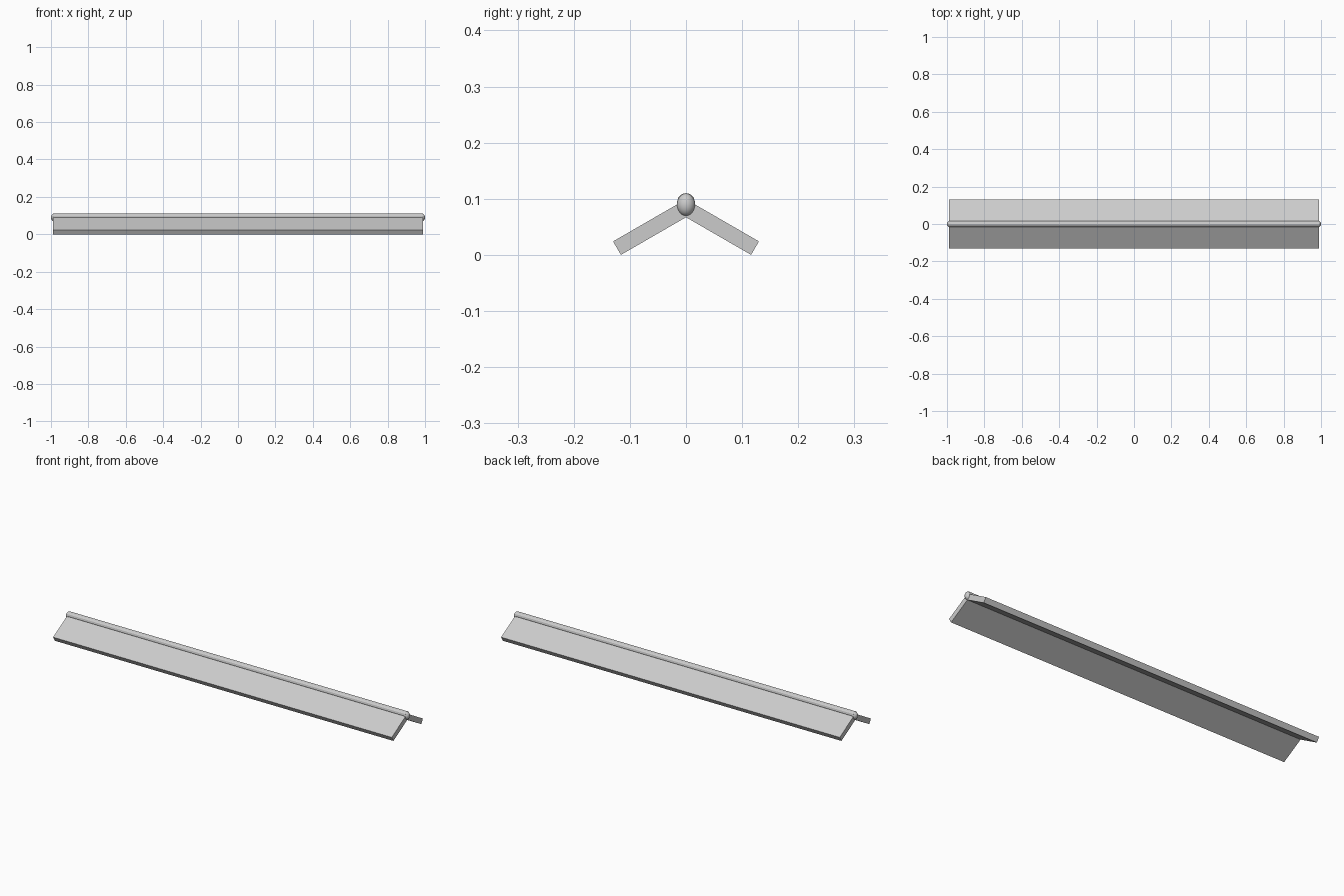
import bpy, bmesh, math

if "Cube" in bpy.data.objects:
    bpy.data.objects.remove(bpy.data.objects["Cube"])

HALF = 0.988          # half length of the slabs
SLOPE = math.tan(math.radians(30))
RIDGE_Z, RIDGE_R = 0.094, 0.016


def extrude_profile(name, profile, half):
    """Closed y-z profile extruded along x."""
    bm = bmesh.new()
    face = bm.faces.new([bm.verts.new((-half, y, z)) for y, z in profile])
    res = bmesh.ops.extrude_face_region(bm, geom=[face])
    moved = [v for v in res["geom"] if isinstance(v, bmesh.types.BMVert)]
    bmesh.ops.translate(bm, verts=moved, vec=(2 * half, 0, 0))
    bmesh.ops.recalc_face_normals(bm, faces=bm.faces)
    mesh = bpy.data.meshes.new(name)
    bm.to_mesh(mesh)
    bm.free()
    obj = bpy.data.objects.new(name, mesh)
    bpy.context.collection.objects.link(obj)
    return obj


# Sloping slabs, mitred under the ridge
for side, label in ((-1, "front"), (1, "back")):
    profile = [(0, 0.116 * SLOPE), (side * 0.116, 0),
               (side * 0.13, 0.024), (0, 0.024 + 0.13 * SLOPE)]
    extrude_profile(label + "_slope", profile, HALF)

# Ridge roll: twelve-sided bar along the top
ring = [(RIDGE_R * math.cos(math.radians(a)),
         RIDGE_Z + RIDGE_R * math.sin(math.radians(a))) for a in range(0, 360, 30)]
extrude_profile("ridge_roll", ring, HALF)

# Rounded ends of the ridge
for side, label in ((-1, "left"), (1, "right")):
    bpy.ops.mesh.primitive_uv_sphere_add(segments=24, ring_count=12, radius=1,
                                         location=(side * 0.984, 0, 0.0895))
    end = bpy.context.object
    end.name = label + "_ridge_end"
    end.scale = (0.016, 0.0165, 0.0205)
    bpy.ops.object.transform_apply(location=False, rotation=False, scale=True)
    bpy.ops.object.shade_smooth()
